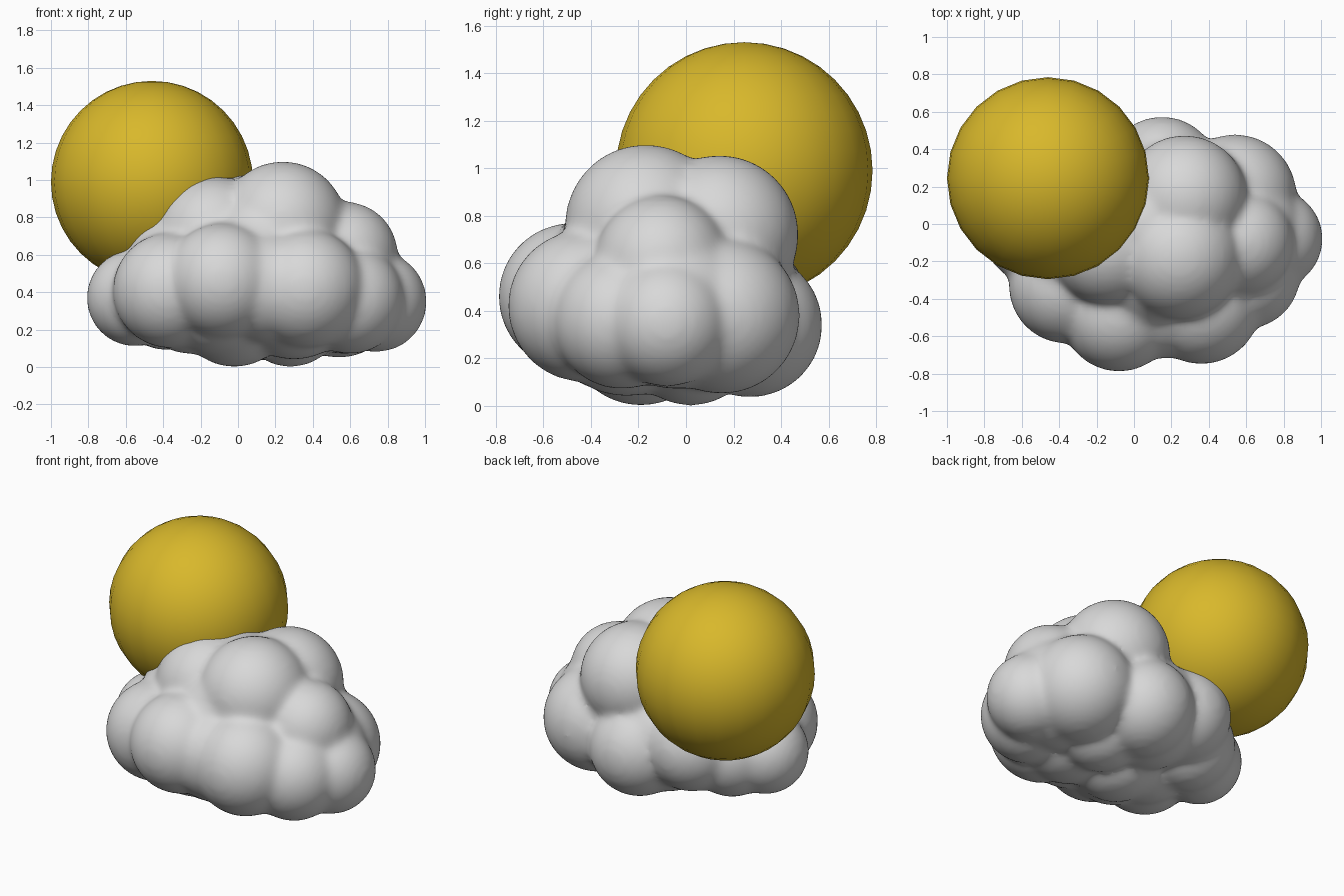
import bpy, bmesh
from mathutils import Matrix, Vector

cube = bpy.data.objects.get("Cube")
if cube:
    bpy.data.objects.remove(cube, do_unlink=True)


def make_material(name, color):
    mat = bpy.data.materials.new(name)
    mat.use_nodes = True
    mat.diffuse_color = color
    mat.node_tree.nodes["Principled BSDF"].inputs["Base Color"].default_value = color
    return mat


def ball_object(name, balls, segments, rings, mat):
    """One smooth mesh object made of balls given as (x, y, z, radius)."""
    bm = bmesh.new()
    for x, y, z, radius in balls:
        bmesh.ops.create_uvsphere(bm, u_segments=segments, v_segments=rings, radius=radius,
                                  matrix=Matrix.Translation(Vector((x, y, z))))
    for face in bm.faces:
        face.smooth = True
    mesh = bpy.data.meshes.new(name)
    bm.to_mesh(mesh)
    bm.free()
    mesh.materials.append(mat)
    obj = bpy.data.objects.new(name, mesh)
    bpy.context.collection.objects.link(obj)
    return obj


sun_yellow = make_material("sun_yellow", (0.69, 0.48, 0.024, 1))
cloud_white = make_material("cloud_white", (0.69, 0.69, 0.69, 1))

# Sun behind the cloud
ball_object("sun", [(-0.46, 0.245, 0.99, 0.54)], 24, 20, sun_yellow)

# Cloud puffs, merged into one soft skin
lower_ring = [
    (-0.55, -0.05, 0.37, 0.26),
    (-0.36, -0.33, 0.41, 0.31),
    (-0.08, -0.48, 0.46, 0.31),
    (0.36, -0.43, 0.42, 0.32),
    (0.60, -0.27, 0.36, 0.29),
    (0.74, -0.08, 0.35, 0.27),
    (0.54, 0.15, 0.38, 0.33),
    (0.15, 0.27, 0.34, 0.305),
    (-0.20, 0.22, 0.43, 0.29),
]
upper_puffs = [
    (0.57, -0.10, 0.60, 0.285),
    (0.24, -0.17, 0.76, 0.34),
    (0.27, 0.14, 0.72, 0.335),
    (-0.13, -0.12, 0.70, 0.32),
    (-0.30, -0.08, 0.55, 0.30),
]
underside = [
    (-0.02, -0.19, 0.31, 0.31),
    (0.28, 0.02, 0.28, 0.28),
]
# Fillers that keep the valleys between puffs shallow
fillers = [
    (-0.25, -0.20, 0.38, 0.31),
    (-0.10, -0.30, 0.39, 0.33),
    (0.30, -0.25, 0.39, 0.35),
    (0.15, -0.42, 0.43, 0.30),
    (0.10, -0.22, 0.57, 0.35),
    (0.57, -0.04, 0.41, 0.34),
    (0.02, 0.15, 0.40, 0.34),
    (-0.38, 0.06, 0.37, 0.28),
    (0.07, -0.02, 0.72, 0.31),
]
cloud = ball_object("cloud", lower_ring + upper_puffs + underside + fillers,
                    48, 32, cloud_white)

remesh = cloud.modifiers.new("merge_puffs", 'REMESH')
remesh.mode = 'VOXEL'
remesh.voxel_size = 0.02
remesh.use_smooth_shade = True

soften = cloud.modifiers.new("soften_creases", 'SMOOTH')
soften.factor = 0.5
soften.iterations = 20
